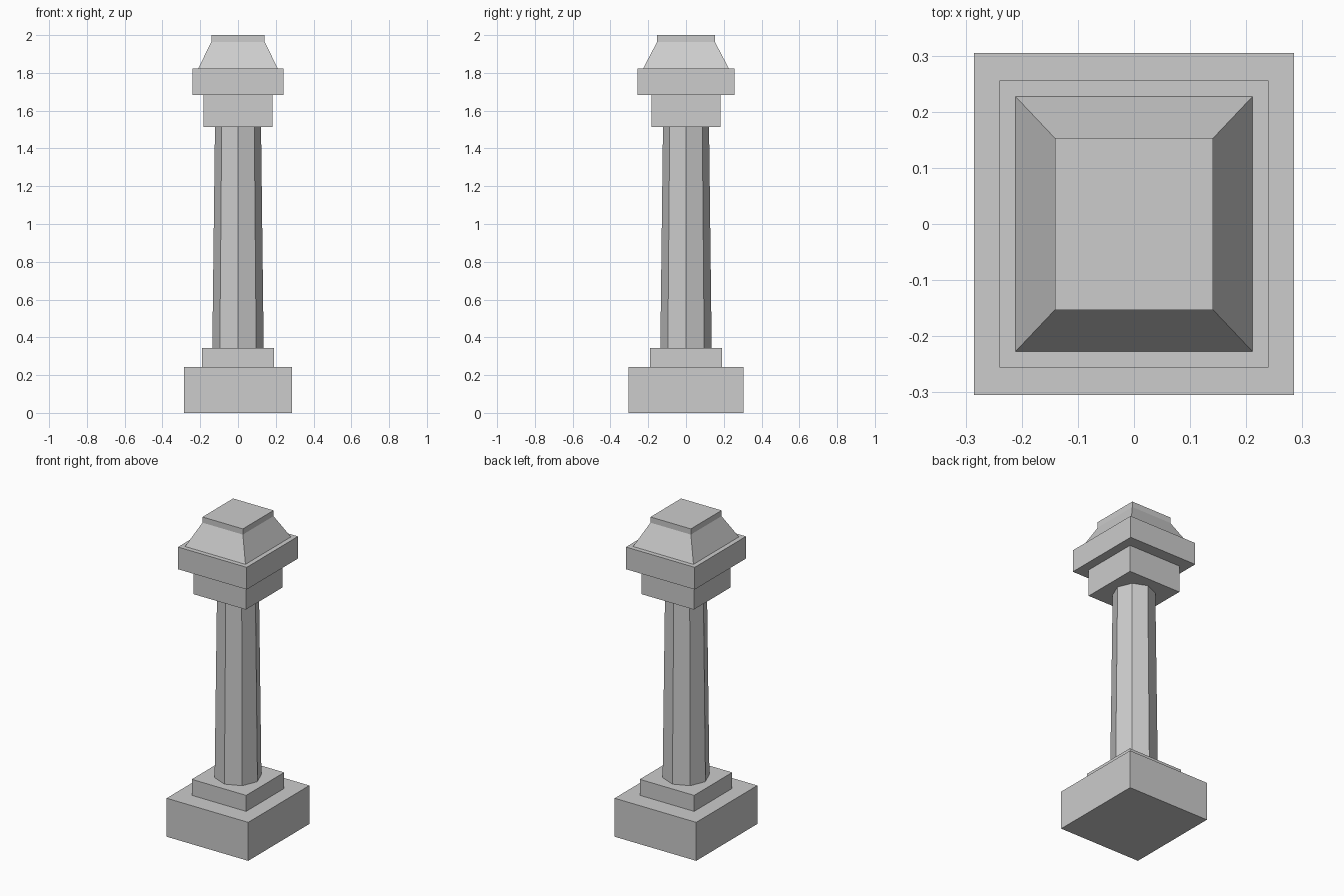
import bpy, bmesh, math

if "Cube" in bpy.data.objects:
    bpy.data.objects.remove(bpy.data.objects["Cube"])

stone = bpy.data.materials.new("light_grey_stone")
stone.diffuse_color = (0.604, 0.604, 0.604, 1)
stone.use_nodes = True
stone.node_tree.nodes["Principled BSDF"].inputs["Base Color"].default_value = stone.diffuse_color


def ring(bm, outline, z):
    return [bm.verts.new((x, y, z)) for x, y in outline]


def loft(name, sections):
    """Closed flat-faced solid through (outline, height) sections."""
    bm = bmesh.new()
    rings = [ring(bm, o, z) for o, z in sections]
    for low, high in zip(rings, rings[1:]):
        n = len(low)
        for i in range(n):
            j = (i + 1) % n
            bm.faces.new((low[i], low[j], high[j], high[i]))
    bm.faces.new(rings[0][::-1])
    bm.faces.new(rings[-1])
    bmesh.ops.recalc_face_normals(bm, faces=bm.faces)
    mesh = bpy.data.meshes.new(name)
    bm.to_mesh(mesh)
    bm.free()
    mesh.materials.append(stone)
    obj = bpy.data.objects.new(name, mesh)
    bpy.context.collection.objects.link(obj)
    return obj


def rect(hx, hy):
    return [(-hx, -hy), (hx, -hy), (hx, hy), (-hx, hy)]


def octagon(r):
    return [(r * math.cos(i * math.pi / 4), r * math.sin(i * math.pi / 4)) for i in range(8)]


def block(name, hx, hy, z0, z1):
    return loft(name, [(rect(hx, hy), z0), (rect(hx, hy), z1)])


# Stepped foot
block("base", 0.285, 0.305, 0.0, 0.243)
block("plinth", 0.19, 0.19, 0.243, 0.344)

# Tapered eight-sided shaft
loft("shaft", [(octagon(0.136), 0.344), (octagon(0.122), 1.513)])

# Stepped capital
block("capital", 0.183, 0.183, 1.513, 1.683)
block("slab", 0.24, 0.256, 1.683, 1.823)

# Sloped top with a short upright rim
loft("cap", [(rect(0.211, 0.227), 1.823), (rect(0.141, 0.153), 1.964), (rect(0.141, 0.153), 2.0)])
